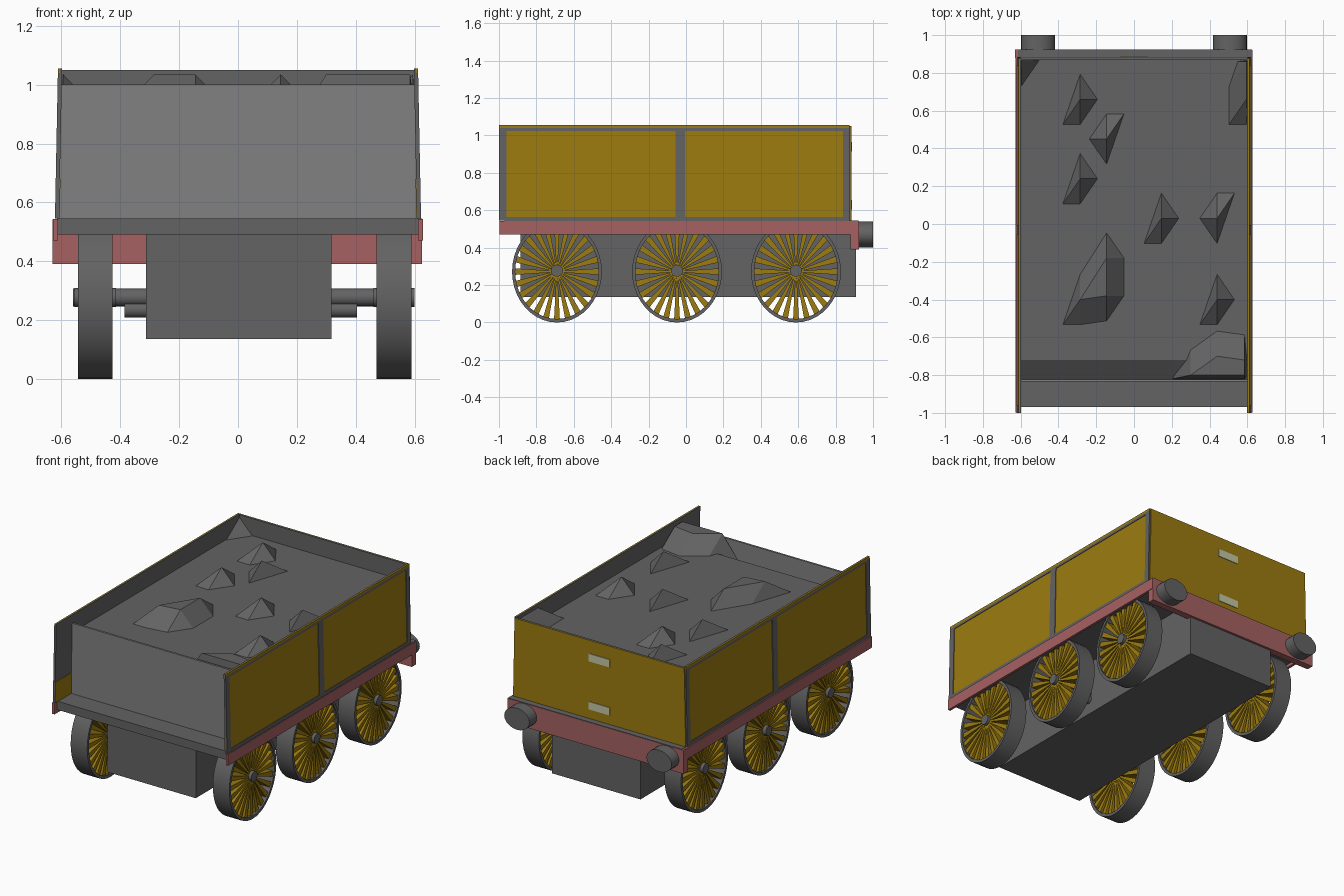
import bpy, bmesh, math
from mathutils import Matrix

if "Cube" in bpy.data.objects:
    bpy.data.objects.remove(bpy.data.objects["Cube"])


def material(name, rgb):
    m = bpy.data.materials.new(name)
    m.diffuse_color = (*rgb, 1)
    m.use_nodes = True
    m.node_tree.nodes["Principled BSDF"].inputs["Base Color"].default_value = m.diffuse_color
    return m


YELLOW = material("ochre", (0.335, 0.20, 0.005))
RED = material("dull_red", (0.38, 0.12, 0.12))
PALE = material("pale", (0.55, 0.57, 0.36))
DARK = material("dark_grey", (0.125, 0.125, 0.125))
MID = material("mid_grey", (0.22, 0.22, 0.22))
LEAN = 0.02      # inward lean of the body sides
DECK = 0.545     # top of the deck


def make(name, bm, mat=DARK, smooth=False):
    bmesh.ops.recalc_face_normals(bm, faces=bm.faces)
    me = bpy.data.meshes.new(name)
    bm.to_mesh(me)
    bm.free()
    ob = bpy.data.objects.new(name, me)
    bpy.context.collection.objects.link(ob)
    me.materials.append(mat)
    if smooth:
        bpy.ops.object.select_all(action='DESELECT')
        ob.select_set(True)
        bpy.context.view_layer.objects.active = ob
        bpy.ops.object.shade_smooth_by_angle(angle=math.radians(35))
    return ob


def box(name, x0, x1, y0, y1, z0, z1, mat=DARK, lean=False):
    bm = bmesh.new()
    bmesh.ops.create_cube(bm, size=1)
    for v in bm.verts:
        v.co.x = x0 if v.co.x < 0 else x1
        v.co.y = y0 if v.co.y < 0 else y1
        v.co.z = z0 if v.co.z < 0 else z1
        if lean:
            v.co.x -= math.copysign(LEAN * (v.co.z - DECK), v.co.x)
    return make(name, bm, mat)


def cylinder(name, center, ra, rb, length, axis, segs=24):
    """Elliptical cylinder along X or Y; ra is horizontal, rb vertical."""
    bm = bmesh.new()
    bmesh.ops.create_cone(bm, cap_ends=True, segments=segs, radius1=1, radius2=1, depth=length)
    for v in bm.verts:
        a, b, c = v.co
        v.co = (c, a * ra, b * rb) if axis == 'X' else (a * ra, c, b * rb)
    bmesh.ops.translate(bm, vec=center, verts=bm.verts)
    return make(name, bm, smooth=True)


# Deck, underframe and beams
box("deck", -0.615, 0.625, -0.97, 0.923, 0.49, DECK)
box("underframe_tank", -0.312, 0.318, -0.885, 0.91, 0.135, 0.49)
box("buffer_beam", -0.63, 0.625, 0.88, 0.925, 0.39, DECK - 0.003, RED)
for s, side in ((-1, "left"), (1, "right")):
    x = sorted((s * 0.612, s * 0.628))
    box(side + "_side_beam", *x, -0.998, 0.922, 0.47, DECK - 0.002, RED)
    cylinder(side + "_buffer", (s * 0.508, 0.955, 0.47), 0.09, 0.07, 0.09, 'Y')

    # Side walls: sheet, panels, frame bars and top trim
    def wall(name, d0, d1, y0, y1, z0, z1, mat=DARK):
        xs = sorted((s * d0, s * d1))
        box(side + name, *xs, y0, y1, z0, z1, mat, lean=True)
    wall("_wall_sheet", 0.608, 0.615, -1.0, 0.875, DECK, 1.055)
    wall("_front_panel", 0.615, 0.618, -0.96, -0.055, 0.565, 1.025, YELLOW)
    wall("_rear_panel", 0.615, 0.618, -0.005, 0.84, 0.565, 1.025, YELLOW)
    for i, (y0, y1) in enumerate(((-1.0, -0.96), (-0.055, -0.005), (0.84, 0.875))):
        wall("_frame_post_%d" % i, 0.615, 0.622, y0, y1, DECK, 1.04)
    wall("_frame_bottom", 0.615, 0.622, -1.0, 0.875, DECK, 0.565)
    wall("_frame_top", 0.615, 0.622, -1.0, 0.875, 1.025, 1.04)
    wall("_top_trim", 0.615, 0.622, -1.0, 0.875, 1.04, 1.055, YELLOW)
    wall("_inner_patch", 0.606, 0.608, -1.0, -0.83, DECK, 0.68, YELLOW)

# Rear wall with two small plates
box("rear_wall", -0.616, 0.616, 0.879, 0.884, DECK, 1.05, YELLOW, lean=True)
box("rear_wall_lining", -0.610, 0.610, 0.868, 0.879, DECK, 1.05, lean=True)
for name, z in (("upper", 0.94), ("lower", 0.63)):
    box(name + "_rear_plate", -0.075, 0.075, 0.884, 0.888, z - 0.025, z + 0.025, PALE)

# Front bulkhead and the edge of the coal falling towards it
box("front_bulkhead", -0.61, 0.61, -0.835, -0.822, DECK, 1.0, MID, lean=True)
bm = bmesh.new()
ends = [[bm.verts.new((x, y, z)) for y, z in ((-0.822, 0.84), (-0.822, 0.87), (-0.72, 0.94), (-0.72, 0.84))]
        for x in (-0.6, 0.6)]
bm.faces.new(ends[0])
bm.faces.new(ends[1])
for i in range(4):
    j = (i + 1) % 4
    bm.faces.new((ends[0][i], ends[0][j], ends[1][j], ends[1][i]))
make("coal_front_slope", bm)

# Coal bed with faceted lumps
COAL = 0.94
box("coal_bed", -0.6, 0.6, -0.72, 0.868, 0.925, COAL)


def lump(name, ridge, flip=1, top=1.035, dx=0.0965, dy=0.14):
    """Hull of five-sided skirts around each raised point."""
    bm = bmesh.new()
    for x, y in ridge:
        bm.verts.new((x, y, top))
        for a, b in ((1, 0), (0, 1), (-0.5, 0), (-1, -1), (0, -1)):
            px = max(-0.598, min(0.598, x + a * dx * flip))
            py = max(-0.82, min(0.867, y + b * dy * flip))
            bm.verts.new((px, py, COAL - (0.005 if py > -0.75 else 0.06)))
    bmesh.ops.convex_hull(bm, input=bm.verts)
    loose = [v for v in bm.verts if not v.link_faces]
    bmesh.ops.delete(bm, geom=loose, context='VERTS')
    make(name, bm)


lumps = [([(-0.285, 0.66)], 1), ([(-0.145, 0.45)], -1), ([(-0.285, 0.24)], 1),
         ([(0.145, 0.03)], 1), ([(0.44, 0.03)], -1),
         ([(-0.285, -0.40), (-0.145, -0.38), (-0.145, -0.18)], 1), ([(0.44, -0.40)], 1),
         ([(-0.595, 0.865)], 1), ([(0.595, 0.66), (0.595, 0.86)], 1),
         ([(0.30, -0.80), (0.44, -0.70), (0.585, -0.72), (0.585, -0.80)], 1)]
for i, (ridge, flip) in enumerate(lumps):
    lump("coal_lump_%d" % i, ridge, flip)

# Wheels: slightly tall rims with tapered spokes
RY, RZ, ZC = 0.24, 0.272, 0.272


def rim(name, center, width=0.118, inner=0.93, n=40):
    bm = bmesh.new()
    prof = ((-width / 2, 1), (width / 2, 1), (width / 2, inner), (-width / 2, inner))
    rings = [[bm.verts.new((x, RY * r * math.cos(t), RZ * r * math.sin(t))) for x, r in prof]
             for t in (2 * math.pi * k / n for k in range(n))]
    for k in range(n):
        a, b = rings[k], rings[(k + 1) % n]
        for i in range(4):
            j = (i + 1) % 4
            bm.faces.new((a[i], a[j], b[j], b[i]))
    bmesh.ops.translate(bm, vec=center, verts=bm.verts)
    make(name, bm, smooth=True)


def spokes(name, center, n=24, width=0.1):
    bm = bmesh.new()
    for k in range(n):
        new = bmesh.ops.create_cube(bm, size=1)['verts']
        for v in new:
            outer = v.co.z > 0
            v.co = (v.co.x * width, v.co.y * (0.13 if outer else 0.03), 0.95 if outer else 0.1)
        bmesh.ops.rotate(bm, verts=new, matrix=Matrix.Rotation(2 * math.pi * k / n, 3, 'X'))
    bmesh.ops.scale(bm, vec=(1, RY, RZ), verts=bm.verts)
    bmesh.ops.translate(bm, vec=center, verts=bm.verts)
    make(name, bm, YELLOW)


for i, y in enumerate((-0.69, -0.048, 0.588)):
    for side, x in (("left", -0.485), ("right", 0.53)):
        rim("%s_wheel_rim_%d" % (side, i), (x, y, ZC))
        spokes("%s_wheel_spokes_%d" % (side, i), (x, y, ZC))
        cylinder("%s_hub_%d" % (side, i), (x, y, 0.277), 0.032, 0.032, 0.14, 'X')

# Middle axle and the thinner rod just below it
cylinder("middle_axle", (0.02, -0.048, 0.277), 0.03, 0.03, 1.16, 'X')
cylinder("brake_rod", (0.01, -0.048, 0.235), 0.027, 0.027, 0.79, 'X')
